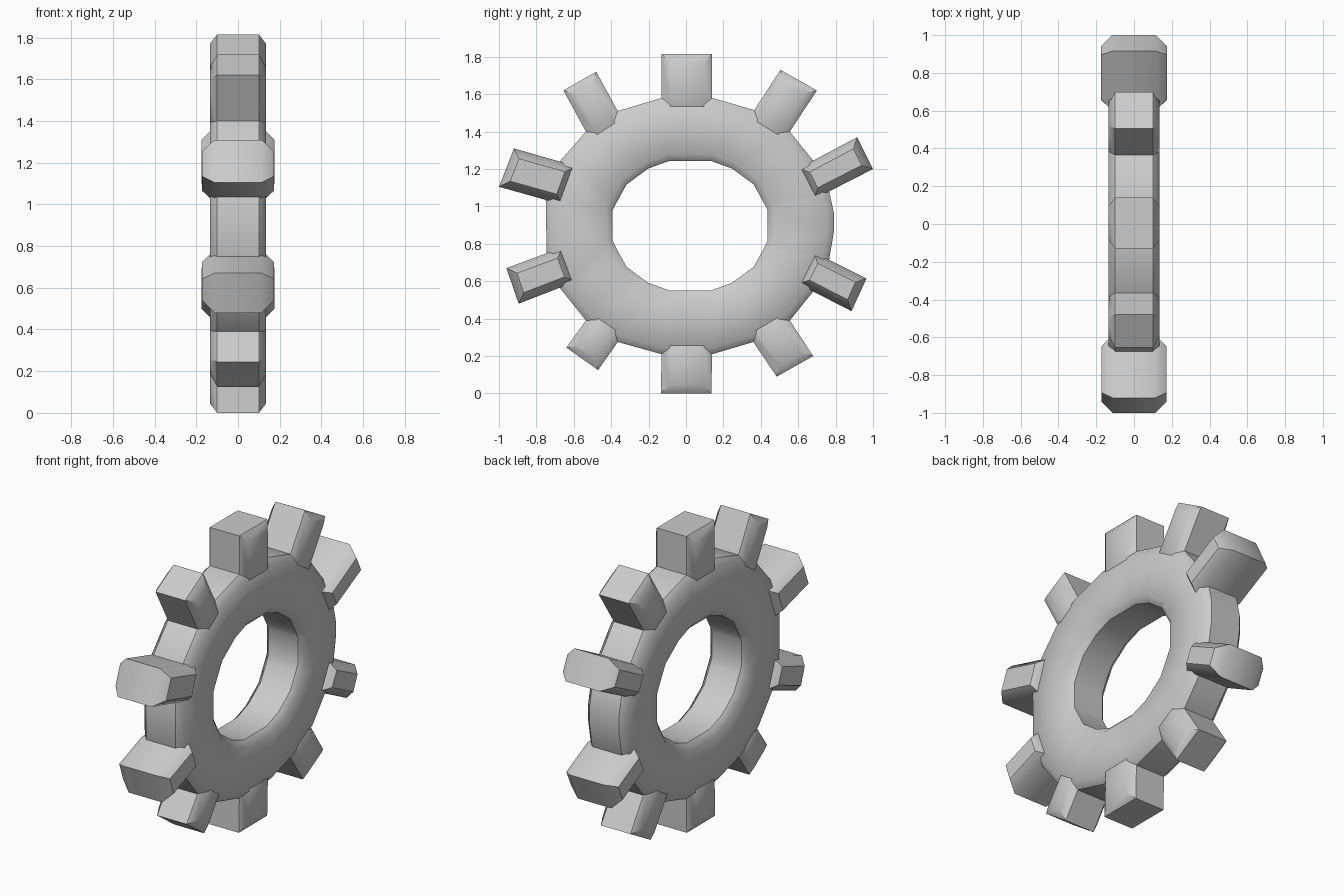
import bpy, bmesh
from mathutils import Vector

if "Cube" in bpy.data.objects:
    bpy.data.objects.remove(bpy.data.objects["Cube"])


def slab(name, loops, half, depth, inset):
    """Closed (y, z) outlines made into a plate along x, with chamfered rims."""
    bm = bmesh.new()
    front, back, twin, edges = [], [], {}, []
    for loop in loops:
        f = [bm.verts.new((half, y, z)) for y, z in loop]
        b = [bm.verts.new((-half, y, z)) for y, z in loop]
        twin.update(zip(f, b))
        front.append(f)
        back.append(b)
        edges += [bm.edges.new((f[i - 1], f[i])) for i in range(len(f))]
    filled = bmesh.ops.triangle_fill(bm, edges=edges, use_beauty=True, normal=(1, 0, 0))
    caps = [g for g in filled["geom"] if isinstance(g, bmesh.types.BMFace)]
    caps += [bm.faces.new([twin[v] for v in reversed(c.verts)]) for c in caps]
    for f, b in zip(front, back):
        for i in range(len(f)):
            bm.faces.new((f[i - 1], f[i], b[i], b[i - 1]))
    bmesh.ops.recalc_face_normals(bm, faces=bm.faces[:])
    bmesh.ops.inset_region(bm, faces=caps, thickness=inset, depth=depth,
                           use_boundary=True, use_even_offset=True)
    me = bpy.data.meshes.new(name)
    bm.to_mesh(me)
    bm.free()
    ob = bpy.data.objects.new(name, me)
    bpy.context.collection.objects.link(ob)
    bpy.ops.object.select_all(action='DESELECT')
    ob.select_set(True)
    bpy.context.view_layer.objects.active = ob
    bpy.ops.object.shade_smooth_by_angle(angle=0.78)
    return ob


# Teeth clockwise from the top: base, tip, tip, base, then thickness factor
teeth = [
    ((-.13, 1.58), (-.13, 1.815), (.14, 1.815), (.14, 1.58), 1),
    ((.365, 1.515), (.505, 1.73), (.70, 1.62), (.555, 1.40), 1),
    ((.68, 1.245), (.915, 1.37), (1.0, 1.20), (.765, 1.08), 1.2),
    ((.765, .715), (.965, .615), (.885, .44), (.68, .545), 1.2),
    ((.555, .39), (.68, .20), (.485, .09), (.36, .275), 1),
    ((.14, .21), (.135, 0), (-.135, 0), (-.13, .21), 1),
    ((-.365, .275), (-.47, .125), (-.64, .245), (-.535, .39), 1),
    ((-.675, .565), (-.895, .48), (-.96, .67), (-.745, .75), 1.18),
    ((-.75, 1.035), (-1.0, 1.105), (-.92, 1.31), (-.675, 1.24), 1.18),
    ((-.535, 1.40), (-.655, 1.62), (-.48, 1.72), (-.365, 1.51), 1),
]

# Hub outline runs through the tooth bases
rim = []
for i, t in enumerate(teeth):
    rim += [t[0], t[3]]
    if i == 2:
        rim += [(.79, .97), (.79, .86)]

# Flattened round hole, one quarter mirrored
q = [(.11, .347), (.225, .305), (.34, .22), (.395, .12), (.415, .08)]
ring = q + [(y, -z) for y, z in reversed(q)]
ring += [(-y, -z) for y, z in q] + [(-y, z) for y, z in reversed(q)]
hole = [(y + .022, z + .897) for y, z in ring]

slab("hub_ring", [rim, hole], .1, .034, .035)

# Teeth, with roots sunk into the hub
for i, (a, b, c, d, k) in enumerate(teeth):
    a, b, c, d = map(Vector, (a, b, c, d))
    root_a = a - (b - a).normalized() * .09
    root_d = d - (c - d).normalized() * .09
    slab(f"tooth_{i + 1}", [[root_a, b, c, root_d]], .1 * (1 + (k - 1) * .75),
         .035 + .13 * (k - 1), .045)
